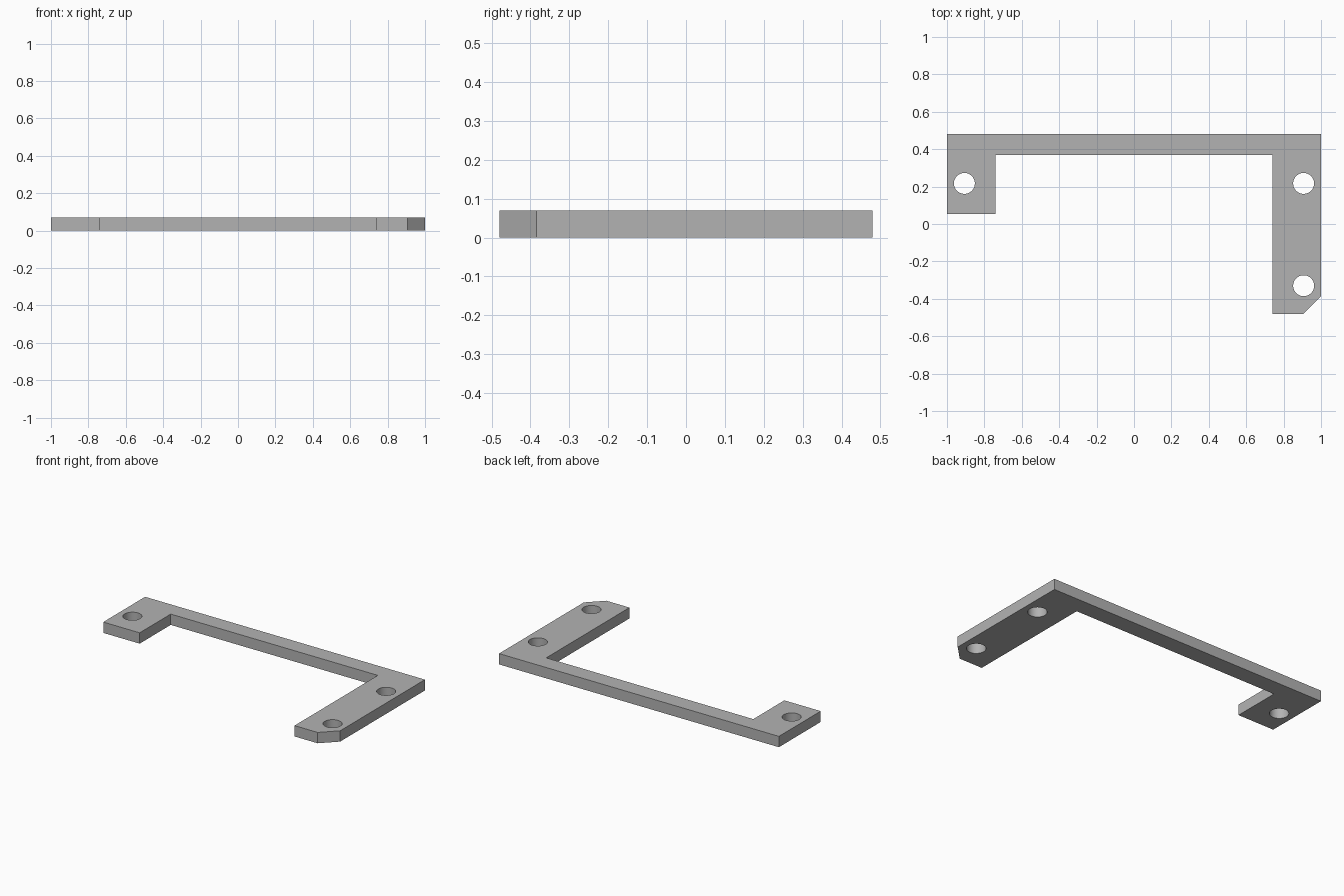
import bpy
import bmesh

cube = bpy.data.objects.get("Cube")
if cube:
    bpy.data.objects.remove(cube, do_unlink=True)

THICK = 0.07
HOLE_RADIUS = 0.056

grey = bpy.data.materials.new("plain grey")
grey.use_nodes = True
colour = (0.45, 0.45, 0.45, 1)
grey.diffuse_color = colour
grey.node_tree.nodes["Principled BSDF"].inputs["Base Color"].default_value = colour


def add_object(name, bm):
    bmesh.ops.recalc_face_normals(bm, faces=bm.faces)
    mesh = bpy.data.meshes.new(name)
    bm.to_mesh(mesh)
    bm.free()
    mesh.materials.append(grey)
    obj = bpy.data.objects.new(name, mesh)
    bpy.context.collection.objects.link(obj)
    return obj


# Flat bracket: back bar, short right tab, long left arm with a cut corner
outline = [(-1, 0.48), (-1, 0.053), (-0.74, 0.053), (-0.74, 0.37),
           (0.74, 0.37), (0.74, -0.48), (0.905, -0.48), (1, -0.385), (1, 0.48)]
bm = bmesh.new()
base = bm.faces.new([bm.verts.new((x, y, 0)) for x, y in outline])
top = bmesh.ops.extrude_face_region(bm, geom=[base])["geom"]
bmesh.ops.translate(bm, vec=(0, 0, THICK),
                    verts=[v for v in top if isinstance(v, bmesh.types.BMVert)])
bracket = add_object("mounting_bracket", bm)

# Screw holes
bm = bmesh.new()
for x, y in [(-0.907, 0.217), (0.907, 0.217), (0.907, -0.33)]:
    made = bmesh.ops.create_cone(bm, cap_ends=True, segments=48, depth=THICK * 3,
                                 radius1=HOLE_RADIUS, radius2=HOLE_RADIUS)
    bmesh.ops.translate(bm, vec=(x, y, THICK / 2), verts=made["verts"])
cutter = add_object("hole_cutter", bm)

cut = bracket.modifiers.new("screw holes", "BOOLEAN")
cut.operation = "DIFFERENCE"
cut.solver = "EXACT"
cut.object = cutter
bpy.ops.object.select_all(action="DESELECT")
bpy.context.view_layer.objects.active = bracket
bracket.select_set(True)
bpy.ops.object.modifier_apply(modifier=cut.name)
bpy.data.objects.remove(cutter, do_unlink=True)
bpy.ops.object.shade_smooth_by_angle()
